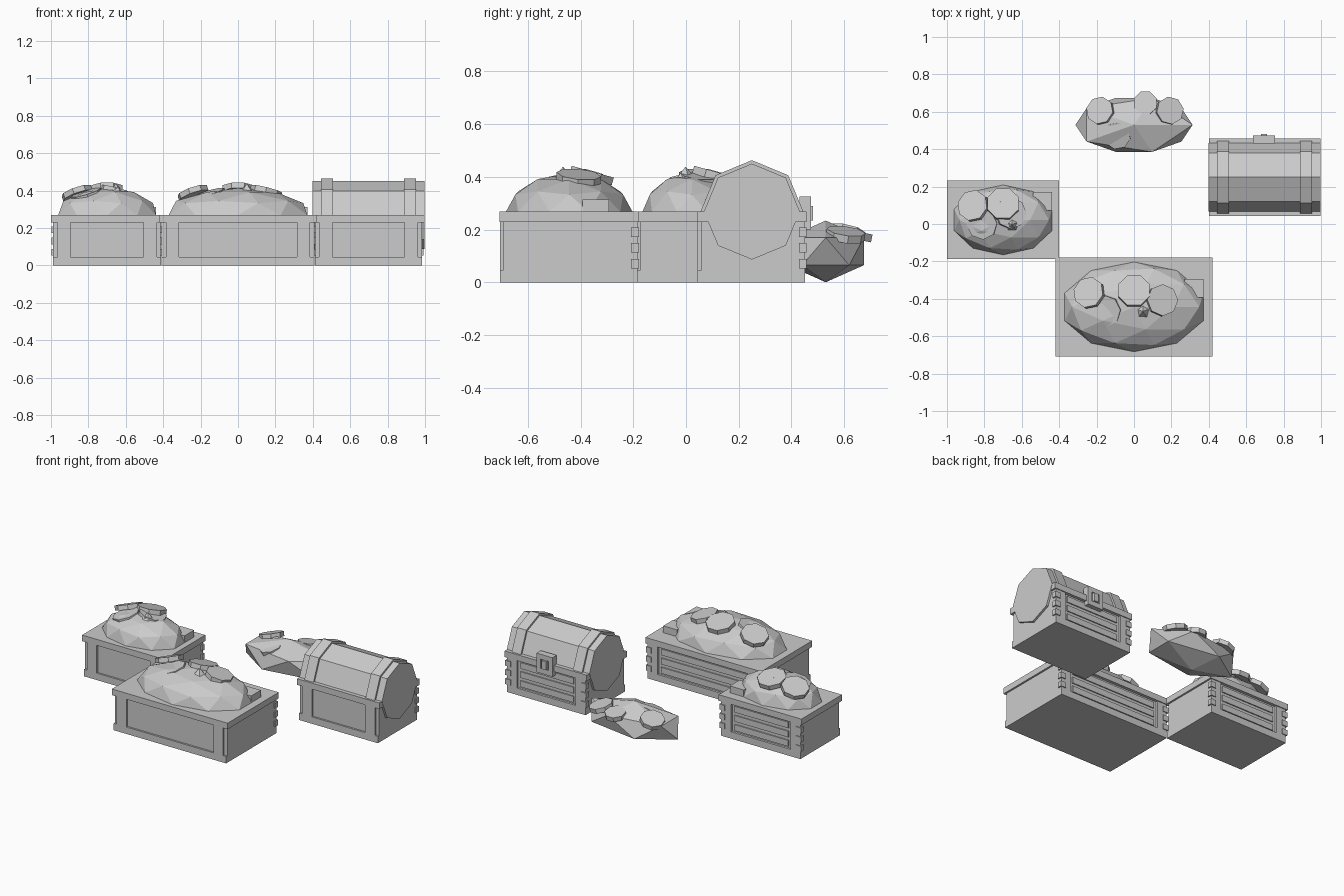
import bpy, bmesh, math
from mathutils import Vector, Matrix

old = bpy.data.objects.get("Cube")
if old:
    bpy.data.objects.remove(old, do_unlink=True)

GREY = (0.6, 0.6, 0.6, 1)
mat = bpy.data.materials.new("plain grey")
mat.use_nodes = True
mat.diffuse_color = GREY
mat.node_tree.nodes["Principled BSDF"].inputs["Base Color"].default_value = GREY


def finish(name, bm):
    bmesh.ops.recalc_face_normals(bm, faces=bm.faces)
    me = bpy.data.meshes.new(name)
    bm.to_mesh(me)
    bm.free()
    me.materials.append(mat)
    ob = bpy.data.objects.new(name, me)
    bpy.context.collection.objects.link(ob)
    return ob


def add_box(bm, xs, ys, zs):
    mid = [(a + b) / 2 for a, b in (xs, ys, zs)]
    size = [abs(b - a) for a, b in (xs, ys, zs)]
    m = Matrix.Translation(mid) @ Matrix.Diagonal((*size, 1))
    bmesh.ops.create_cube(bm, size=1, matrix=m)


def box(name, xs, ys, zs):
    bm = bmesh.new()
    add_box(bm, xs, ys, zs)
    return finish(name, bm)


def disc(name, pos, radius, normal, thick=0.03, sides=8):
    bm = bmesh.new()
    rot = Vector(normal).to_track_quat('Z', 'Y').to_matrix().to_4x4()
    m = Matrix.Translation(pos) @ rot @ Matrix.Rotation(math.pi / sides, 4, 'Z')
    bmesh.ops.create_cone(bm, cap_ends=True, segments=sides, radius1=radius,
                          radius2=radius, depth=thick, matrix=m)
    return finish(name, bm)


def mound(name, centre, radii, subdiv, cut=None):
    bm = bmesh.new()
    m = Matrix.Translation(centre) @ Matrix.Diagonal((*radii, 1))
    bmesh.ops.create_icosphere(bm, subdivisions=subdiv, radius=1, matrix=m)
    if cut is not None:
        bmesh.ops.bisect_plane(bm, geom=bm.verts[:] + bm.edges[:] + bm.faces[:],
                               plane_co=(0, 0, cut), plane_no=(0, 0, -1), clear_outer=True)
    return finish(name, bm)


RIM, TOP, FOOT = 0.228, 0.268, 0.045


def crate(name, cx, cy, hx, hy):
    """Chest base: rim, recessed front panel, planked back, corner trim."""
    ix = hx - 0.012
    front, back = cy - hy, cy + hy
    inner = hx - 0.105
    box(name + "_rim", (cx - hx, cx + hx), (front, back), (RIM, TOP))
    box(name + "_foot", (cx - ix, cx + ix), (front + .002, back - .006), (0, FOOT))
    box(name + "_core", (cx - ix, cx + ix), (front + .014, back - .02), (FOOT, RIM))
    frame, planks, studs = bmesh.new(), bmesh.new(), bmesh.new()
    for s in (-1, 1):
        # stiles beside the panels, stopping short of the front corners
        add_box(frame, (cx + s * inner, cx + s * (ix - .022)), (front + .002, front + .02), (FOOT, RIM))
        add_box(frame, (cx + s * (inner + .02), cx + s * ix), (back - .025, back - .006), (FOOT, RIM))
        # toothed metal edges on the back corners
        for z in (0.07, 0.13, 0.19):
            add_box(studs, (cx + s * (ix - .03), cx + s * (ix + .008)),
                    (back - .03, back), (z - .018, z + .018))
    for z in (0.075, 0.135, 0.195):
        add_box(planks, (cx - inner, cx + inner), (back - .025, back - .013), (z - .02, z + .02))
    finish(name + "_frame", frame)
    finish(name + "_back_planks", planks)
    finish(name + "_corner_studs", studs)


def coins(name, items):
    for i, (pos, r, n) in enumerate(items):
        disc(f"{name}_coin_{i + 1}", pos, r, n)


def gem(name, x, y, z):
    bm = bmesh.new()
    bmesh.ops.create_cone(bm, cap_ends=True, segments=5, radius1=0.038, radius2=0,
                          depth=0.04, matrix=Matrix.Translation((x, y, z)))
    finish(name, bm)


# Two open chests heaped with treasure: (name, x, y, half sizes, mound radii)
for name, cx, cy, hx, hy, rx, ry in (
        ("large_chest", 0, -0.443, 0.42, 0.265, 0.39, 0.24),
        ("small_chest", -0.7, 0.022, 0.30, 0.21, 0.275, 0.187)):
    crate(name, cx, cy, hx, hy)
    mound(name + "_heap", (cx, cy, TOP), (rx, ry, 0.145), 2, TOP - .005)
    k = (rx - 0.275) / 0.115      # spreads the coins on the wider heap
    coins(name, (
        ((cx - .16 - .08 * k, cy + .075, .385), .085, (-.35, .25, 1)),
        ((cx, cy + .085, .405), .09, (0, .28, 1)),
        ((cx + .04 + .11 * k, cy + .035, .395), .085, (.25, .1, 1)),
        ((cx - .11 - .04 * k, cy - .02, .375), .085, (-.3, -.15, 1))))
    gem(name + "_gem", cx + .047, cy - .024, .418)
    right = cx + rx * 0.95
    box(name + "_trinket", (right - .1, right), (cy + .05, cy + .15), (TOP, TOP + .045))

# Closed chest with an eight-sided barrel lid
cx, cy, half = 0.698, 0.25, 0.3
crate("closed_chest", cx, cy, half - .002, 0.208)
disc("barrel_lid", (cx, cy, TOP), 0.182, (1, 0, 0), 2 * half, 8)
for s in (-1, 1):
    strap = disc("lid_strap", (cx + s * .222, cy, TOP), 0.195, (1, 0, 0), .066, 8)
    strap.name = "lid_strap_left" if s > 0 else "lid_strap_right"


# Turn the barrel and straps so that a corner points straight up
for ob in [o for o in bpy.data.objects if o.name.startswith(("barrel_lid", "lid_strap"))]:
    highest = max(ob.data.vertices, key=lambda v: v.co.z).co
    turn = math.atan2(highest.y - cy, highest.z - TOP)
    pivot = Matrix.Translation((0, cy, TOP))
    ob.data.transform(pivot @ Matrix.Rotation(turn, 4, 'X') @ pivot.inverted())

# Lock plate on the back of the closed chest
lx = 0.695
bm = bmesh.new()
for s in (-1, 1):
    add_box(bm, (lx + s * .03, lx + s * .058), (.43, .474), (.2, .325))
for zs in ((.2, .232), (.293, .325)):
    add_box(bm, (lx - .03, lx + .03), (.43, .474), zs)
add_box(bm, (lx - .032, lx + .032), (.43, .462), (.225, .3))
finish("lock_plate", bm)
box("lock_keyhole_block", (lx - .016, lx + .016), (.45, .482), (.235, .29))

# Loose treasure pile behind the chests
mound("loose_pile", (0, 0.53, 0.117), (0.35, 0.17, 0.117), 1)
coins("loose_pile", (
    ((-.18, .605, .185), .075, (-.3, .2, 1)),
    ((.06, .645, .178), .066, (0, .2, 1)),
    ((.19, .605, .18), .075, (.25, .15, 1)),
    ((-.09, .475, .178), .075, (-.2, -.3, 1))))
